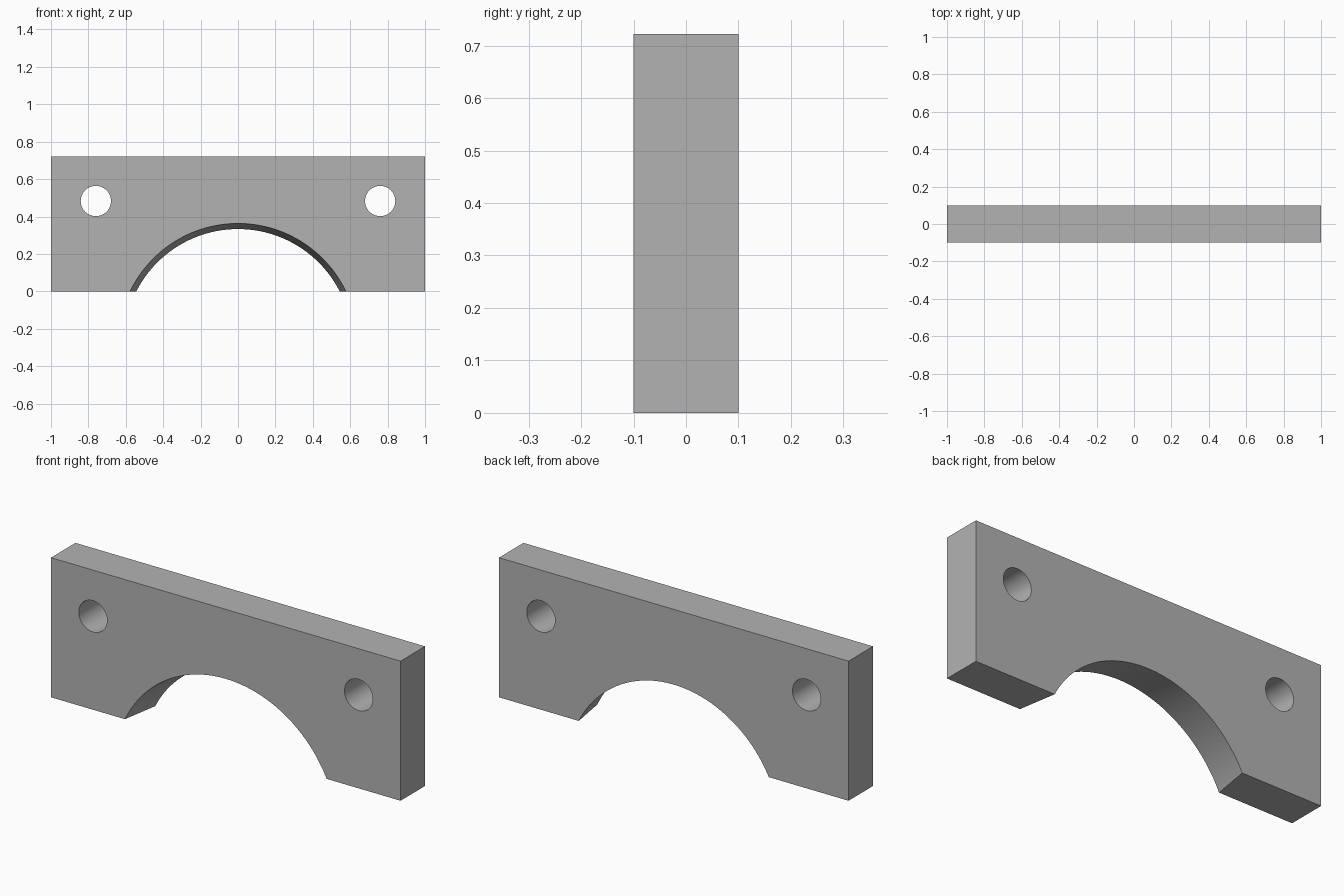
import bpy
from math import radians

if "Cube" in bpy.data.objects:
    bpy.data.objects.remove(bpy.data.objects["Cube"])

WIDTH, DEPTH, HEIGHT = 2.0, 0.2, 0.722

# Plain grey material
grey = bpy.data.materials.new("plain grey")
grey.use_nodes = True
colour = (0.45, 0.45, 0.45, 1)
grey.diffuse_color = colour
grey.node_tree.nodes["Principled BSDF"].inputs["Base Color"].default_value = colour

# Rectangular plate
bpy.ops.mesh.primitive_cube_add(size=1, location=(0, 0, HEIGHT / 2))
plate = bpy.context.object
plate.name = "saddle_plate"
plate.scale = (WIDTH, DEPTH, HEIGHT)
bpy.ops.object.transform_apply(location=True, rotation=False, scale=True)
plate.data.materials.append(grey)


def cut(name, x, z, front_radius, back_radius, sides):
    """Cut a round opening through the plate, running front to back."""
    # Run the cutter past both faces while keeping the radii on the faces
    flare = (front_radius - back_radius) / 2
    bpy.ops.mesh.primitive_cone_add(
        vertices=sides, radius1=front_radius + flare, radius2=back_radius - flare,
        depth=DEPTH * 2, location=(x, 0, z), rotation=(radians(-90), 0, 0))
    cutter = bpy.context.object
    cutter.name = name
    cutter.hide_render = True
    cutter.data.materials.append(grey)
    bpy.context.view_layer.objects.active = plate
    mod = plate.modifiers.new(name, 'BOOLEAN')
    mod.operation = 'DIFFERENCE'
    mod.solver = 'EXACT'
    mod.object = cutter
    bpy.ops.object.modifier_apply(modifier=mod.name)
    bpy.data.objects.remove(cutter)


# Tapered arch, wider at the front
cut("arch_cutter", 0, -0.277, 0.64, 0.61, 160)

# Two bolt holes
for side in (-1, 1):
    cut("bolt_hole_cutter", side * 0.76, 0.483, 0.081, 0.081, 48)

# Smooth the round walls, keep the edges sharp
bpy.ops.object.select_all(action='DESELECT')
plate.select_set(True)
bpy.context.view_layer.objects.active = plate
bpy.ops.object.shade_smooth_by_angle(angle=radians(30))
